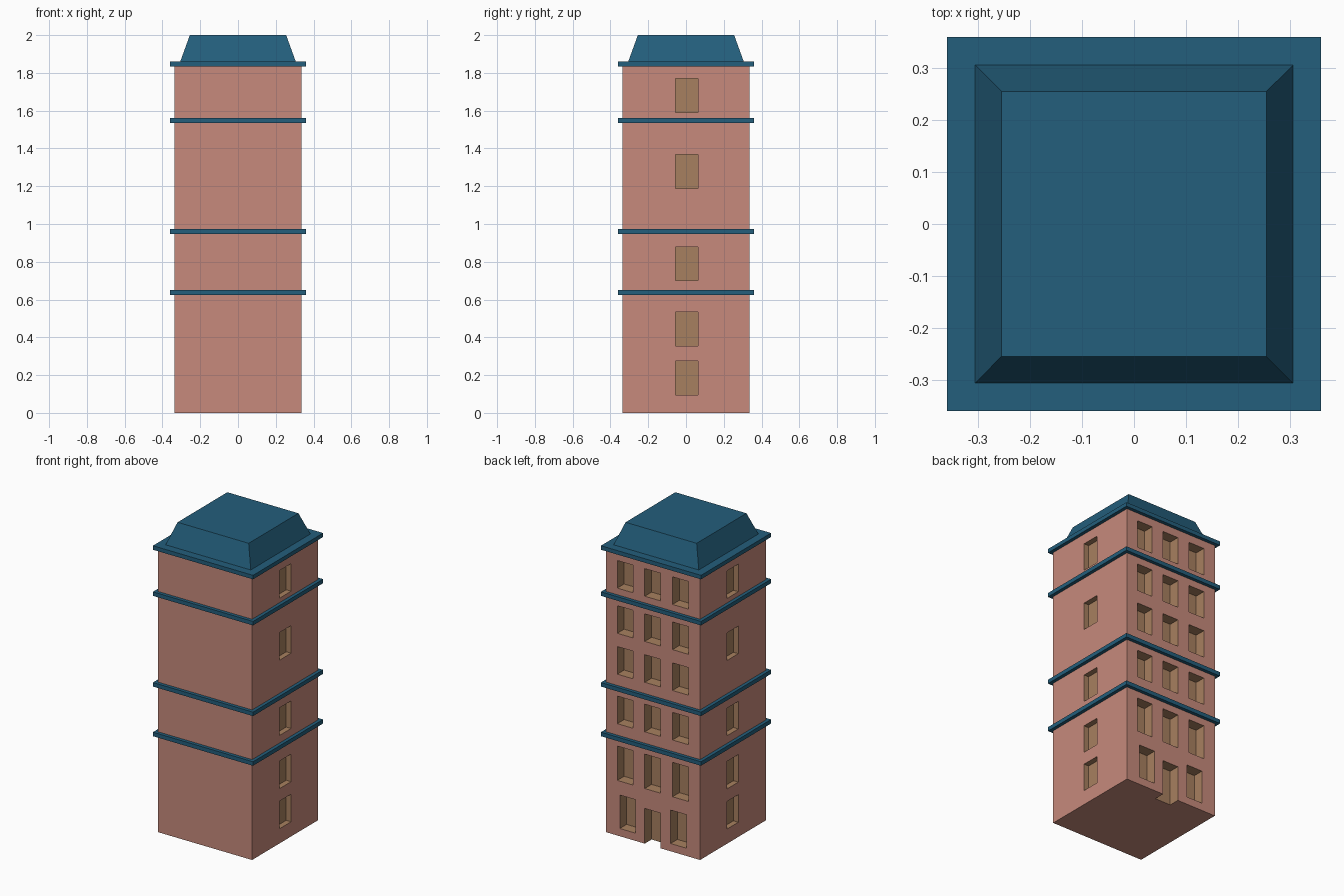
import bpy, bmesh

if "Cube" in bpy.data.objects:
    bpy.data.objects.remove(bpy.data.objects["Cube"])

H = 0.337          # tower half width
TOP = 1.84         # tower wall height


def material(name, rgb):
    m = bpy.data.materials.new(name)
    m.diffuse_color = (*rgb, 1.0)
    m.use_nodes = True
    m.node_tree.nodes["Principled BSDF"].inputs["Base Color"].default_value = m.diffuse_color
    return m


WALL = material("brick_pink", (0.57, 0.255, 0.20))
NICHE = material("window_tan", (0.39, 0.216, 0.115))
ROOF = material("roof_blue", (0.017, 0.112, 0.20))


def add_block(bm, x0, x1, y0, y1, z0, z1, taper=1.0):
    """Box between limits; taper scales the top about the z axis."""
    geom = bmesh.ops.create_cube(bm, size=1.0)
    for v in geom["verts"]:
        up = v.co.z > 0
        k = taper if up else 1.0
        v.co = ((x1 if v.co.x > 0 else x0) * k,
                (y1 if v.co.y > 0 else y0) * k,
                z1 if up else z0)


def make_object(name, bm, mats):
    me = bpy.data.meshes.new(name)
    bm.to_mesh(me)
    bm.free()
    for m in mats:
        me.materials.append(m)
    ob = bpy.data.objects.new(name, me)
    bpy.context.collection.objects.link(ob)
    return ob


def square_block(name, half, z0, z1, mat, taper=1.0):
    bm = bmesh.new()
    add_block(bm, -half, half, -half, half, z0, z1, taper)
    return make_object(name, bm, [mat])


# Tower walls
tower = square_block("tower_walls", H, 0.0, TOP, WALL)
tower.data.materials.append(NICHE)

# Window and door recesses, gathered in one cutter
bm = bmesh.new()
SIDE_DEPTH, BACK_DEPTH, W = 0.035, 0.07, 0.057
for z0 in (0.095, 0.355, 0.70, 1.188, 1.59):
    for s in (-1, 1):
        xs = sorted((s * (H - SIDE_DEPTH), s * (H + 0.1)))
        add_block(bm, *xs, -0.055, 0.063, z0, z0 + 0.179)


def back_recess(x, z0, z1):
    add_block(bm, x - W, x + W, H - BACK_DEPTH, H + 0.1, z0, z1)


for z0, z1 in ((0.357, 0.58), (0.725, 0.904), (1.046, 1.225),
               (1.311, 1.49), (1.604, 1.783)):
    for x in (-0.196, 0.003, 0.2):
        back_recess(x, z0, z1)
for x in (-0.182, 0.182):          # ground floor windows
    back_recess(x, 0.05, 0.267)
back_recess(0.003, -0.1, 0.228)    # door, open down to the ground
cutter = make_object("recess_cutter", bm, [NICHE])
cutter.hide_render = True

# Cut the recesses and keep the result as plain mesh
mod = tower.modifiers.new("recesses", "BOOLEAN")
mod.operation = "DIFFERENCE"
mod.solver = "EXACT"
mod.object = cutter
bpy.context.view_layer.update()
deps = bpy.context.evaluated_depsgraph_get()
cut = bpy.data.meshes.new_from_object(tower.evaluated_get(deps))
tower.modifiers.clear()
tower.data = cut
bpy.data.objects.remove(cutter)
cut.materials.clear()
cut.materials.append(WALL)
cut.materials.append(NICHE)

# Faces off the outer shell belong to the recesses
for p in cut.polygons:
    c, e = p.center, 1e-3
    outer = (abs(c.x) > H - e or abs(c.y) > H - e or c.z < e or c.z > TOP - e)
    flat_out = max(abs(p.normal.x), abs(p.normal.y), abs(p.normal.z)) > 0.99
    p.material_index = 0 if outer and flat_out else 1

# Ledges around the tower
for i, z in enumerate((0.625, 0.947, 1.535, 1.834)):
    square_block(f"ledge_{i + 1}", 0.359, z, z + 0.026, ROOF)

# Sloped roof
square_block("roof", 0.306, 1.859, 2.0, ROOF, taper=0.255 / 0.306)
